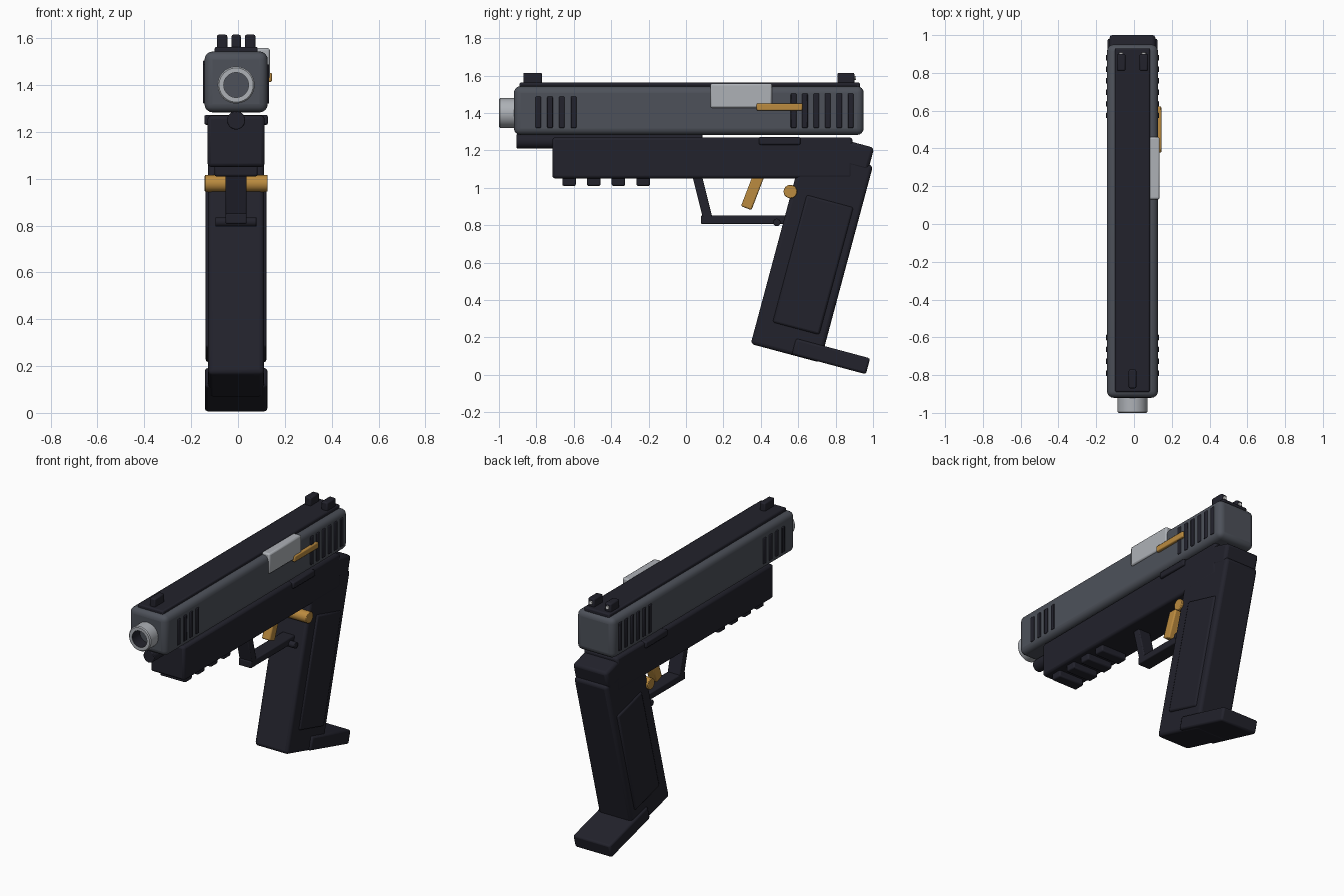
import bpy, bmesh, math
from mathutils import Matrix, Vector

if "Cube" in bpy.data.objects:
    bpy.data.objects.remove(bpy.data.objects["Cube"], do_unlink=True)

CX = -0.008                  # centre plane of the body
LEAN = math.radians(-15)     # backward lean of the grip


def material(name, rgb):
    m = bpy.data.materials.new(name)
    m.use_nodes = True
    m.diffuse_color = (*rgb, 1)
    m.node_tree.nodes["Principled BSDF"].inputs["Base Color"].default_value = (*rgb, 1)
    return m


BLACK = material("matte black", (0.016, 0.016, 0.025))
STEEL = material("dark steel", (0.075, 0.083, 0.102))
SILVER = material("silver", (0.42, 0.44, 0.47))
GOLD = material("gold", (0.5, 0.26, 0.05))
WHITE = material("sight white", (0.8, 0.8, 0.8))


def finish(name, bm, mats, bevel=0, segments=2):
    mesh = bpy.data.meshes.new(name)
    bm.to_mesh(mesh)
    bm.free()
    for m in mats:
        mesh.materials.append(m)
    ob = bpy.data.objects.new(name, mesh)
    bpy.context.collection.objects.link(ob)
    if bevel:
        mod = ob.modifiers.new("Bevel", "BEVEL")
        mod.width, mod.segments = bevel, segments
    bpy.ops.object.select_all(action="DESELECT")
    ob.select_set(True)
    bpy.context.view_layer.objects.active = ob
    bpy.ops.object.shade_smooth_by_angle(angle=math.radians(35))
    return ob


def box(name, mat, x, y, z, bevel=0.008, tilt=0, segments=2):
    """Box from (min, max) ranges, tilted about its own centre."""
    mid = Vector([sum(r) / 2 for r in (x, y, z)])
    size = [r[1] - r[0] for r in (x, y, z)]
    bm = bmesh.new()
    bmesh.ops.create_cube(bm, size=1, matrix=Matrix.Translation(mid)
                          @ Matrix.Rotation(tilt, 4, "X") @ Matrix.Diagonal((*size, 1)))
    return finish(name, bm, [mat], bevel, segments)


def wide(half):
    return (CX - half, CX + half)


def around(centre, size):
    return (centre - size / 2, centre + size / 2)


def rod(name, mat, centre, radius, length, axis, bevel=0.004):
    bm = bmesh.new()
    turn = Matrix.Rotation(math.pi / 2, 4, "Y" if axis == "x" else "X")
    bmesh.ops.create_cone(bm, cap_ends=True, segments=32, radius1=radius, radius2=radius,
                          depth=length, matrix=Matrix.Translation(centre) @ turn)
    ob = finish(name, bm, [mat], bevel)
    if bevel:
        ob.modifiers["Bevel"].limit_method = "ANGLE"
    return ob


# Slide with top rib
box("slide", STEEL, wide(0.135), (-0.92, 0.95), (1.283, 1.543), 0.035, segments=4)
box("top_rib", BLACK, wide(0.092), (-0.89, 0.93), (1.5, 1.563))

# Grip serrations on both sides of the slide
for side, label in ((1, "left"), (-1, "right")):
    for i in range(4):
        box(f"front_serration_{label}", BLACK, around(CX + side * 0.13, 0.022),
            around(-0.79 + i * 0.063, 0.03), (1.32, 1.488), 0.005)
    for i in range(6):
        box(f"rear_serration_{label}", BLACK, around(CX + side * 0.13, 0.022),
            around(0.575 + i * 0.061, 0.03), (1.32, 1.505), 0.005)

# Barrel with hollow bore
bm = bmesh.new()
bmesh.ops.create_cone(bm, cap_ends=True, segments=40, radius1=0.079, radius2=0.079, depth=0.3,
                      matrix=Matrix.Translation((CX, -0.85, 1.4)) @ Matrix.Rotation(math.pi / 2, 4, "X"))
bm.normal_update()
muzzle = min(bm.faces, key=lambda f: f.calc_center_median().y)
bmesh.ops.inset_region(bm, faces=[muzzle], thickness=0.006)
bmesh.ops.translate(bm, verts=[v for v in bm.verts if v not in muzzle.verts[:] and v.co.y < -0.99],
                    vec=(0, 0.006, 0))
bmesh.ops.inset_region(bm, faces=[muzzle], thickness=0.02)
bore = bmesh.ops.extrude_discrete_faces(bm, faces=[muzzle])["faces"][0]
bmesh.ops.translate(bm, verts=bore.verts[:], vec=(0, 0.12, 0))
bm.normal_update()
bore.material_index = 1
for edge in bore.edges:
    for face in edge.link_faces:
        face.material_index = 1
finish("barrel", bm, [SILVER, BLACK])

# Recoil rod under the barrel
rod("recoil_rod", BLACK, (CX, -0.408, 1.249), 0.039, 0.994, "y")

# Sights
box("front_sight", BLACK, wide(0.02), (-0.87, -0.77), (1.54, 1.615))
for side in (-1, 1):
    box("rear_sight", BLACK, around(CX + side * 0.06, 0.045), (0.81, 0.9), (1.54, 1.615))
    rod("rear_sight_dot", WHITE, (CX + side * 0.06, 0.902, 1.588), 0.011, 0.012, "y", 0)

# Ejection port and lever on the left side
box("ejection_port", SILVER, (0.078, 0.136), (0.13, 0.46), (1.427, 1.558), 0.01)
box("slide_lever", GOLD, (0.1, 0.145), (0.378, 0.622), (1.413, 1.452), 0.006)

# Frame and accessory rail
box("frame", BLACK, wide(0.122), (-0.715, 0.89), (1.05, 1.27), 0.015)
box("slide_stop", BLACK, wide(0.136), (0.39, 0.612), (1.23, 1.272))
for i in range(4):
    box("rail_tooth", BLACK, wide(0.092), around(-0.625 + i * 0.132, 0.072), (1.01, 1.07))

# Grip, side panels, tail and magazine base share one lean
box("grip", BLACK, wide(0.12), around(0.673, 0.385), around(0.642, 1.09), 0.02, LEAN, 3)
box("grip_panels", BLACK, wide(0.13), around(0.679, 0.26), around(0.588, 0.706), 0.012, LEAN)
box("tail", BLACK, wide(0.122), around(0.9, 0.185), around(1.175, 0.13), 0.018, LEAN)
box("magazine_base", BLACK, wide(0.133), around(0.775, 0.41), around(0.099, 0.088), 0.012, LEAN)

# Trigger group
box("guard_front", BLACK, wide(0.045), around(0.088, 0.05), around(0.95, 0.26), 0.006, math.radians(14))
box("guard_bottom", BLACK, wide(0.045), (0.08, 0.56), (0.807, 0.852), 0.006)
rod("guard_pin", BLACK, (CX, 0.485, 0.815), 0.02, 0.176, "x")
box("trigger", GOLD, wide(0.03), around(0.356, 0.06), around(0.98, 0.19), 0.008, math.radians(-21))
rod("release_pin", GOLD, (CX, 0.558, 0.98), 0.036, 0.268, "x")
